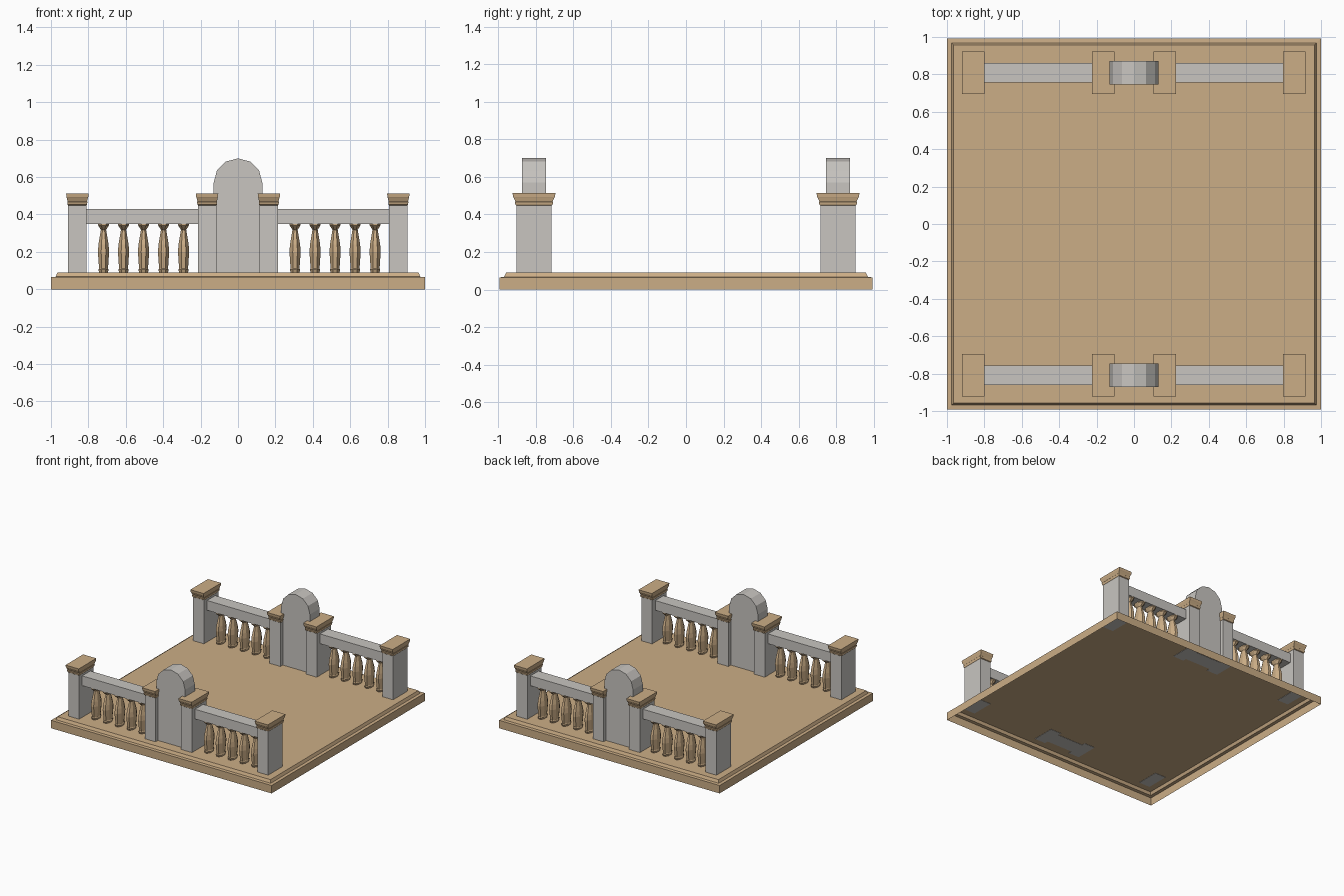
import bpy, bmesh, math

if "Cube" in bpy.data.objects:
    bpy.data.objects.remove(bpy.data.objects["Cube"])


def material(name, rgb):
    m = bpy.data.materials.new(name)
    m.diffuse_color = (*rgb, 1)
    m.use_nodes = True
    m.node_tree.nodes["Principled BSDF"].inputs["Base Color"].default_value = m.diffuse_color
    return m


TAN = material("sandstone tan", (0.60, 0.42, 0.24))
GREY = material("stone grey", (0.58, 0.56, 0.53))


def loft(name, rings, mat, loc=(0, 0, 0), bottom=True):
    """Join rings of points into a closed-sided flat-shaded solid."""
    bm = bmesh.new()
    loops = [[bm.verts.new(p) for p in r] for r in rings]
    n = len(loops[0])
    for a, b in zip(loops, loops[1:]):
        for i in range(n):
            j = (i + 1) % n
            bm.faces.new((a[i], a[j], b[j], b[i]))
    bm.faces.new(loops[-1])
    if bottom:
        bm.faces.new(loops[0][::-1])
    me = bpy.data.meshes.new(name)
    bm.to_mesh(me)
    bm.free()
    me.materials.append(mat)
    ob = bpy.data.objects.new(name, me)
    ob.location = loc
    bpy.context.collection.objects.link(ob)
    return ob


def rect(hx, hy, z):
    return [(-hx, -hy, z), (hx, -hy, z), (hx, hy, z), (-hx, hy, z)]


def oval(hx, hy, z, n=8):
    angles = [2 * math.pi * (i + 0.5) / n for i in range(n)]
    k = 1 / math.cos(math.pi / n)
    return [(k * hx * math.cos(a), k * hy * math.sin(a), z) for a in angles]


# Base plate: open underneath, with a stepped edge
loft("base", [rect(1.0, 0.993, 0), rect(1.0, 0.993, 0.065),
              rect(0.975, 0.968, 0.067), rect(0.965, 0.958, 0.09)], TAN, bottom=False)

PX, PY = 0.049, 0.0935
CAP = [(1.0, 0.448), (1.06, 0.452), (1.10, 0.467), (1.06, 0.470),
       (1.16, 0.490), (1.19, 0.494), (1.22, 0.513)]
BALUSTER = [(0.024, 0.09), (0.027, 0.105), (0.024, 0.112), (0.030, 0.20),
            (0.027, 0.24), (0.014, 0.318), (0.029, 0.342), (0.029, 0.352)]

for row, y in (("front", -0.809), ("back", 0.809)):
    # Pillars with moulded caps
    for x in (-0.859, -0.165, 0.165, 0.857):
        loft(row + "_pillar", [rect(PX, PY, 0.088), rect(PX, PY, 0.45)], GREY, (x, y, 0))
        loft(row + "_pillar_cap", [rect(PX * s, PY * s, z) for s, z in CAP], TAN, (x, y, 0))

    # Rails and balusters
    for x, first in ((-0.512, -0.719), (0.511, 0.305)):
        loft(row + "_rail", [rect(0.302, 0.053, 0.35), rect(0.302, 0.053, 0.43)], GREY, (x, y, 0))
        for i in range(5):
            loft(row + "_baluster", [oval(r, r * 1.75, z) for r, z in BALUSTER],
                 TAN, (first + 0.107 * i, y, 0))

    # Round-topped centre slab
    arch = [(0.13, 0.088)] + [(0.13 * math.cos(math.radians(a)), 0.57 + 0.13 * math.sin(math.radians(a)))
                              for a in range(0, 181, 30)] + [(-0.13, 0.088)]
    loft(row + "_centre_slab", [[(x, d, z) for x, z in arch[::-1]] for d in (-0.063, 0.063)],
         GREY, (0, y, 0))

# Make all normals face outwards
for ob in bpy.context.collection.objects:
    bm = bmesh.new()
    bm.from_mesh(ob.data)
    bmesh.ops.recalc_face_normals(bm, faces=bm.faces)
    bm.to_mesh(ob.data)
    bm.free()
